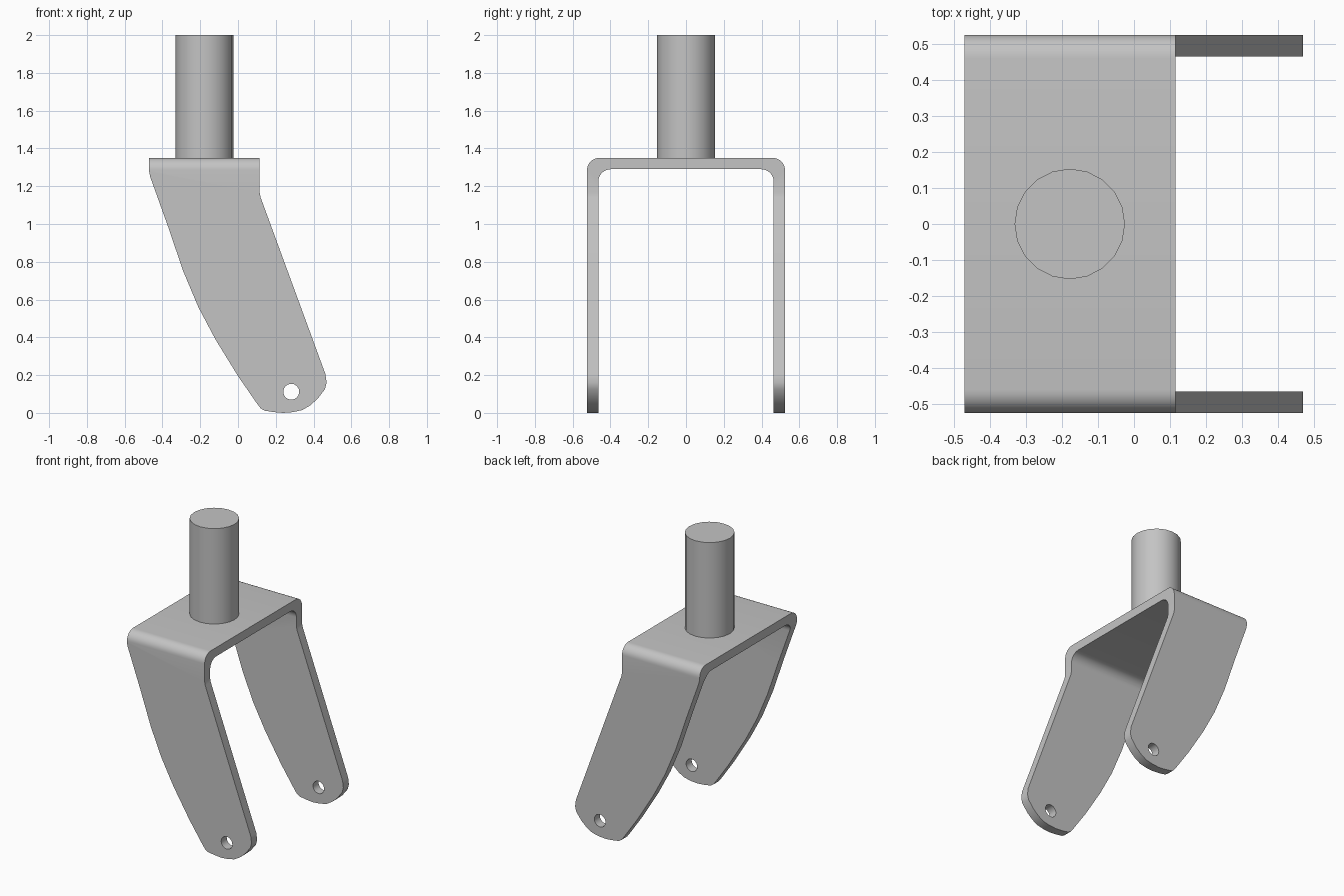
import bpy, bmesh, math
from mathutils import Vector, Matrix

if "Cube" in bpy.data.objects:
    bpy.data.objects.remove(bpy.data.objects["Cube"], do_unlink=True)

steel = bpy.data.materials.new("grey_steel")
steel.use_nodes = True
steel.diffuse_color = (0.55, 0.55, 0.55, 1)
steel.node_tree.nodes["Principled BSDF"].inputs["Base Color"].default_value = (0.55, 0.55, 0.55, 1)


def make_object(name, bm):
    bmesh.ops.recalc_face_normals(bm, faces=bm.faces)
    mesh = bpy.data.meshes.new(name)
    bm.to_mesh(mesh)
    bm.free()
    mesh.materials.append(steel)
    obj = bpy.data.objects.new(name, mesh)
    bpy.context.collection.objects.link(obj)
    return obj


def prism(name, points, direction):
    bm = bmesh.new()
    face = bm.faces.new([bm.verts.new(p) for p in points])
    grown = bmesh.ops.extrude_face_region(bm, geom=[face], use_keep_orig=True)
    moved = [v for v in grown["geom"] if isinstance(v, bmesh.types.BMVert)]
    bmesh.ops.translate(bm, verts=moved, vec=Vector(direction))
    return make_object(name, bm)


def cylinder(name, radius, depth, sides, matrix):
    bm = bmesh.new()
    bmesh.ops.create_cone(bm, cap_ends=True, segments=sides, radius1=radius,
                          radius2=radius, depth=depth, matrix=matrix)
    return make_object(name, bm)


def bend(half_width, top, radius, steps=8):
    # half of an arch outline, from the leg end to the top corner
    arc = [(half_width - radius + radius * math.cos(a), top - radius + radius * math.sin(a))
           for a in (math.pi / 2 * i / steps for i in range(steps + 1))]
    return [(half_width, -0.1)] + arc


def arch(*size):
    right = bend(*size)
    return right + [(-y, z) for y, z in reversed(right)]


def shade(obj):
    bpy.ops.object.select_all(action="DESELECT")
    obj.select_set(True)
    bpy.context.view_layer.objects.active = obj
    bpy.ops.object.shade_smooth_by_angle(angle=math.radians(30))


# Bent plate: an arch section swept along x
section = arch(0.524, 1.35, 0.065) + arch(0.464, 1.29, 0.065)[::-1]
fork = prism("fork_bracket", [(-0.6, y, z) for y, z in section], (1.2, 0, 0))

# Side outline that trims the plate
outline = [(-0.47, 1.4), (0.115, 1.4), (0.115, 1.165), (0.12, 1.14), (0.463, 0.205),
           (0.469, 0.16), (0.46, 0.125), (0.42, 0.073), (0.38, 0.038), (0.34, 0.015),
           (0.29, 0.004), (0.24, 0), (0.19, 0.004), (0.14, 0.012), (0.12, 0.024),
           (0.1, 0.05), (0, 0.195), (-0.12, 0.39), (-0.21, 0.56), (-0.29, 0.75),
           (-0.37, 0.985), (-0.465, 1.25), (-0.47, 1.275)]
trim = prism("trim_cutter", [(x, -0.7, z) for x, z in outline], (0, 1.4, 0))

# Axle holes through both legs
drill = cylinder("axle_cutter", 0.042, 1.6, 24,
                 Matrix.Translation((0.282, 0, 0.112)) @ Matrix.Rotation(math.pi / 2, 4, "X"))

for cutter, operation in ((trim, "INTERSECT"), (drill, "DIFFERENCE")):
    mod = fork.modifiers.new(cutter.name, "BOOLEAN")
    mod.object, mod.operation, mod.solver = cutter, operation, "EXACT"
    cutter.hide_render = True

# Bake the cuts and drop the cutters
bpy.context.view_layer.update()
baked = bpy.data.meshes.new_from_object(fork.evaluated_get(bpy.context.evaluated_depsgraph_get()))
fork.modifiers.clear()
fork.data = baked
for cutter in (trim, drill):
    bpy.data.objects.remove(cutter, do_unlink=True)
shade(fork)

# Stem standing on the plate
stem = cylinder("steering_stem", 0.153, 0.67, 20, Matrix.Translation((-0.178, 0, 1.665)))
shade(stem)
